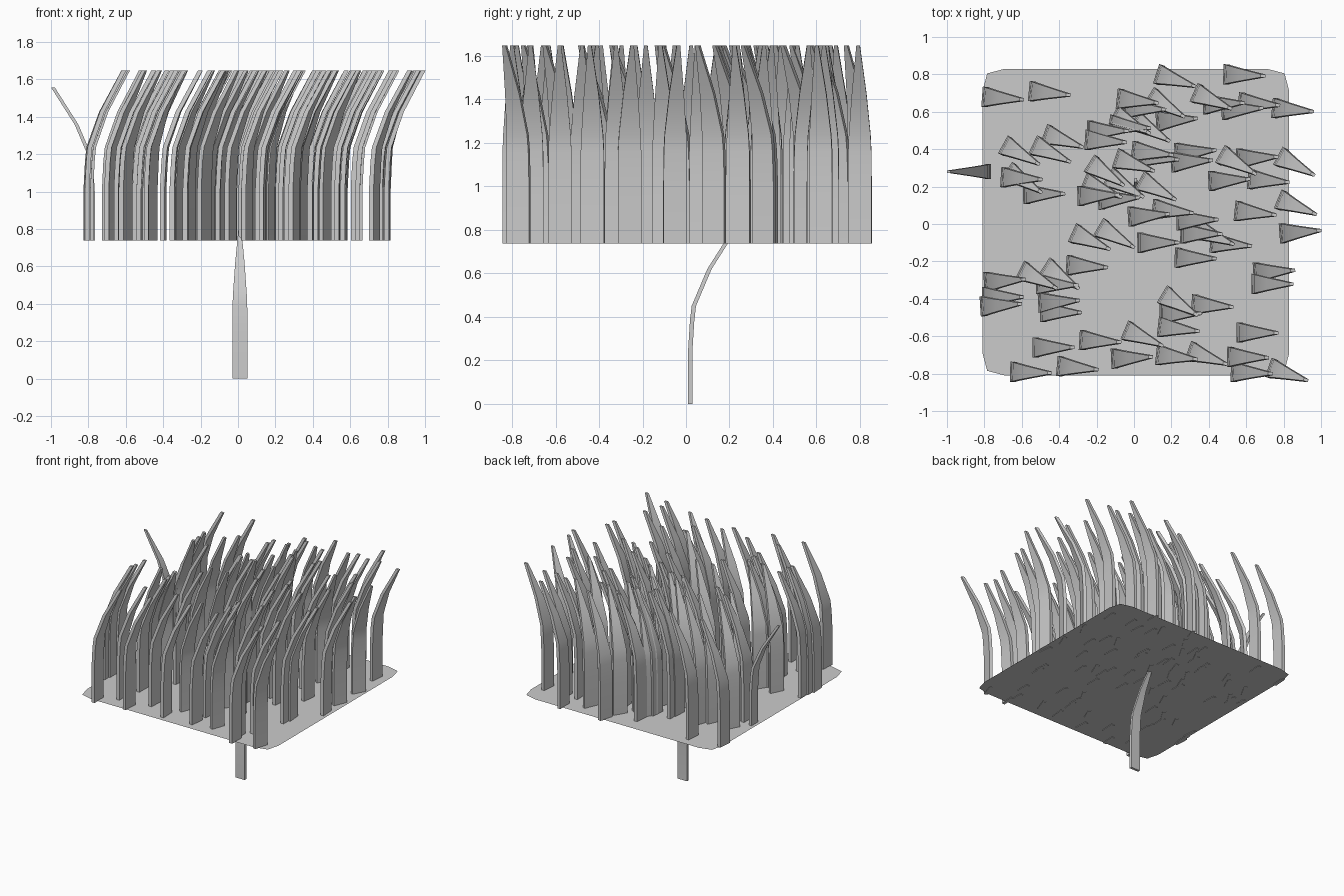
import bpy, bmesh, math, random

if "Cube" in bpy.data.objects:
    bpy.data.objects.remove(bpy.data.objects["Cube"])

random.seed(4)
GROUND_Z = 0.738

# blade profile: lean, height, half width
PROFILE = [(0, 0, .040), (0, .25, .040), (.008, .38, .0395), (.016, .45, .037),
           (.088, .62, .025), (.215, .82, .006)]


def blade_mesh(name, lean=1.0, width=1.0, height=1.0, thick=0.02):
    bm = bmesh.new()
    rings = []
    for x, z, w in PROFILE:
        rings.append([bm.verts.new((x * lean + sx * thick / 2, sy * w * width, z * height))
                      for sx, sy in ((-1, -1), (1, -1), (1, 1), (-1, 1))])
    for a, b in zip(rings, rings[1:]):
        for i in range(4):
            j = (i + 1) % 4
            bm.faces.new((a[i], a[j], b[j], b[i]))
    bm.faces.new(rings[0][::-1])
    bm.faces.new(rings[-1])
    me = bpy.data.meshes.new(name)
    bm.to_mesh(me)
    bm.free()
    return me


def place(name, me, loc, angle):
    ob = bpy.data.objects.new(name, me)
    bpy.context.collection.objects.link(ob)
    ob.location = loc
    ob.rotation_euler.z = math.radians(angle)
    return ob


# ground sheet with clipped corners
bm = bmesh.new()
quarter = [(.82, .70), (.795, .795), (.70, .82)]
outline = []
for k in range(4):
    c, s = round(math.cos(k * math.pi / 2)), round(math.sin(k * math.pi / 2))
    outline += [(c * x - s * y + .01, s * x + c * y + .01) for x, y in quarter]
bm.faces.new([bm.verts.new((x, y, GROUND_Z + .004)) for x, y in outline])
me = bpy.data.meshes.new("ground_sheet")
bm.to_mesh(me)
bm.free()
place("ground_sheet", me, (0, 0, 0), 0)

# source blade below the sheet, and a stray copy leaning left
small = blade_mesh("small_blade")
place("lower_blade", small, (.01, .02, 0), 90)
place("stray_blade", small, (-.775, .28, GROUND_Z), 180)

# scattered blades: base centres of those facing right
straight = [
    (-.81, .68), (-.56, .71), (.48, .80), (.74, .62), (-.09, .67), (-.05, .62), (.12, .55),
    (.47, .61), (.37, .64), (.56, .65), (-.25, .50), (-.26, .45), (-.13, .53), (-.01, .39),
    (.02, .36), (.22, .38), (.20, .33), (.40, .23), (.55, .35), (.61, .24), (-.71, .25),
    (-.59, .16), (-.30, .15), (-.19, .13), (-.03, .04), (.10, .08), (.02, -.10), (.23, .02),
    (.25, -.05), (.41, -.10), (.22, -.18), (.54, .07), (.78, -.05), (.64, -.26), (.63, -.32),
    (-.36, -.22), (-.80, -.31), (-.81, -.39), (-.82, -.44), (-.51, -.42), (-.50, -.47),
    (-.52, -.32), (-.54, -.66), (-.66, -.79), (-.41, -.76), (-.29, -.62), (-.12, -.72),
    (.12, -.70), (.13, -.55), (.14, -.48), (.31, -.43), (.55, -.58), (.50, -.71), (.52, -.79)]
# base centres of those turned towards the front
turned = [
    (.12, .80), (.08, .68), (-.11, .58), (.00, .55), (.32, .70), (.46, .37), (.77, .36),
    (.77, .13), (-.70, .42), (-.54, .42), (-.48, .48), (-.68, .28), (-.24, .32), (-.14, .25),
    (-.27, .22), (-.33, -.05), (-.19, -.02), (.03, .23), (.15, -.38), (-.61, -.25),
    (-.48, -.23), (-.05, -.57), (.29, -.68), (.72, -.77), (.33, -.03), (-.10, .35)]

tall = blade_mesh("tall_blade", lean=.93, width=1.35, height=1.11, thick=.025)
for points, low, high in ((straight, -7, 5), (turned, -34, -18)):
    for x, y in points:
        place("grass_blade", tall, (x + .01, y, GROUND_Z), random.uniform(low, high))

# smooth blades, keep edges sharp
bpy.ops.object.select_all(action='DESELECT')
for ob in bpy.data.objects:
    if ob.data in (small, tall):
        ob.select_set(True)
        bpy.context.view_layer.objects.active = ob
bpy.ops.object.shade_smooth_by_angle(angle=math.radians(35))
